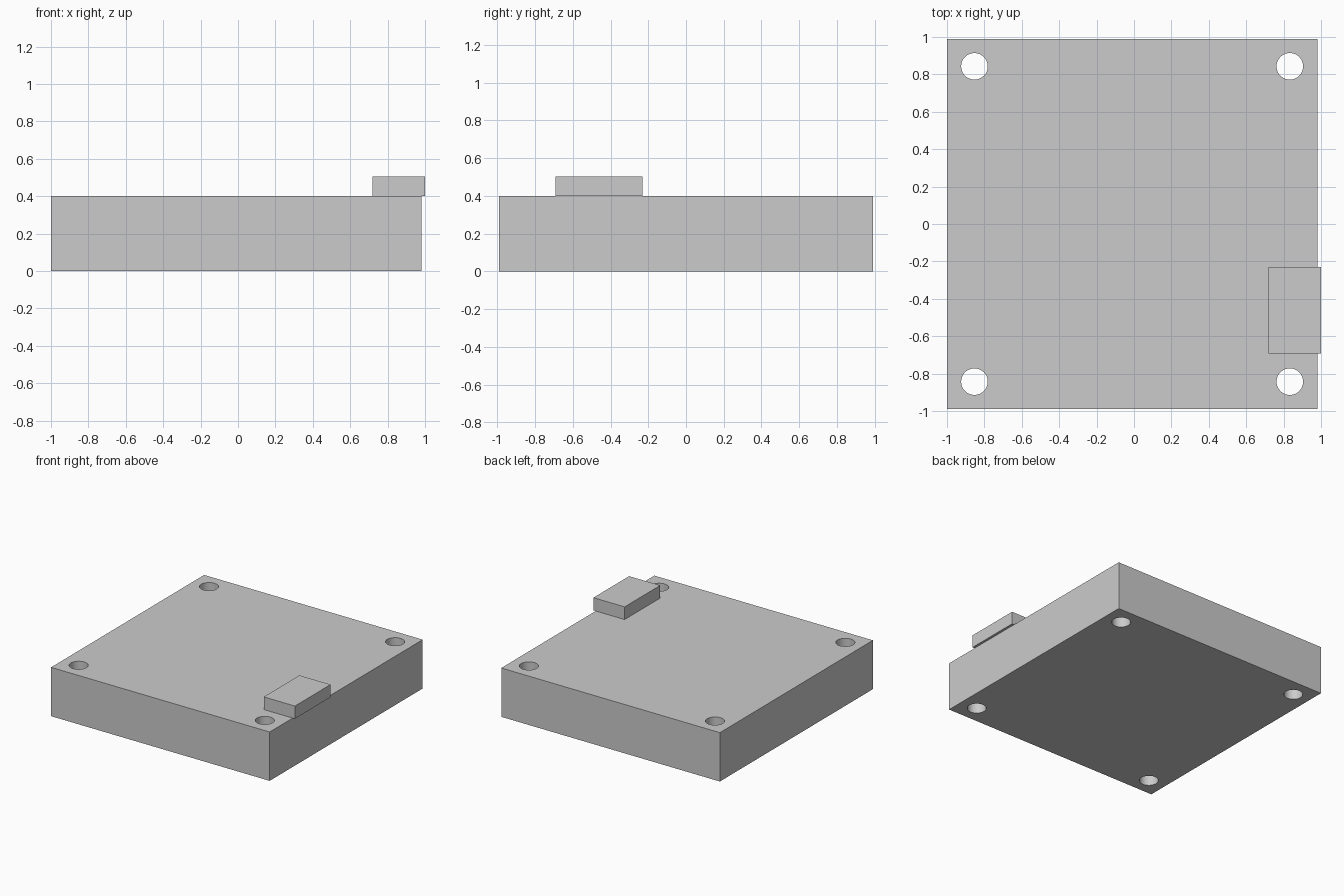
import bpy
import bmesh
from math import radians
from mathutils import Matrix, Vector

if "Cube" in bpy.data.objects:
    bpy.data.objects.remove(bpy.data.objects["Cube"])


def make_object(name, bm):
    mesh = bpy.data.meshes.new(name)
    bm.to_mesh(mesh)
    bm.free()
    obj = bpy.data.objects.new(name, mesh)
    bpy.context.collection.objects.link(obj)
    return obj


def box(name, lo, hi):
    lo, hi = Vector(lo), Vector(hi)
    bm = bmesh.new()
    bmesh.ops.create_cube(bm, size=1, matrix=Matrix.Translation((lo + hi) / 2)
                          @ Matrix.Diagonal((hi - lo).to_4d()))
    return make_object(name, bm)


CENTRE_X = -0.01      # the plate sits slightly left because the connector overhangs
HALF = 0.99
HOLE_OFFSET = 0.843
HOLE_RADIUS = 0.071

# Square plate
plate = box("plate", (CENTRE_X - HALF, -HALF, 0), (CENTRE_X + HALF, HALF, 0.4))

# Four corner hole cutters in one helper object
bm = bmesh.new()
for sx in (-1, 1):
    for sy in (-1, 1):
        pos = (CENTRE_X + sx * HOLE_OFFSET, sy * HOLE_OFFSET, 0.2)
        bmesh.ops.create_cone(bm, cap_ends=True, segments=48,
                              radius1=HOLE_RADIUS, radius2=HOLE_RADIUS,
                              depth=0.6, matrix=Matrix.Translation(pos))
cutter = make_object("hole_cutter", bm)

# Drill the mounting holes, then discard the cutter
drill = plate.modifiers.new("mounting_holes", 'BOOLEAN')
drill.operation = 'DIFFERENCE'
drill.solver = 'EXACT'
drill.object = cutter
bpy.context.view_layer.objects.active = plate
plate.select_set(True)
bpy.ops.object.modifier_apply(modifier=drill.name)
bpy.data.objects.remove(cutter)
bpy.ops.object.shade_smooth_by_angle(angle=radians(30))

# Connector block overhanging the right edge
box("connector", (0.718, -0.692, 0.4), (1.0, -0.231, 0.504))
